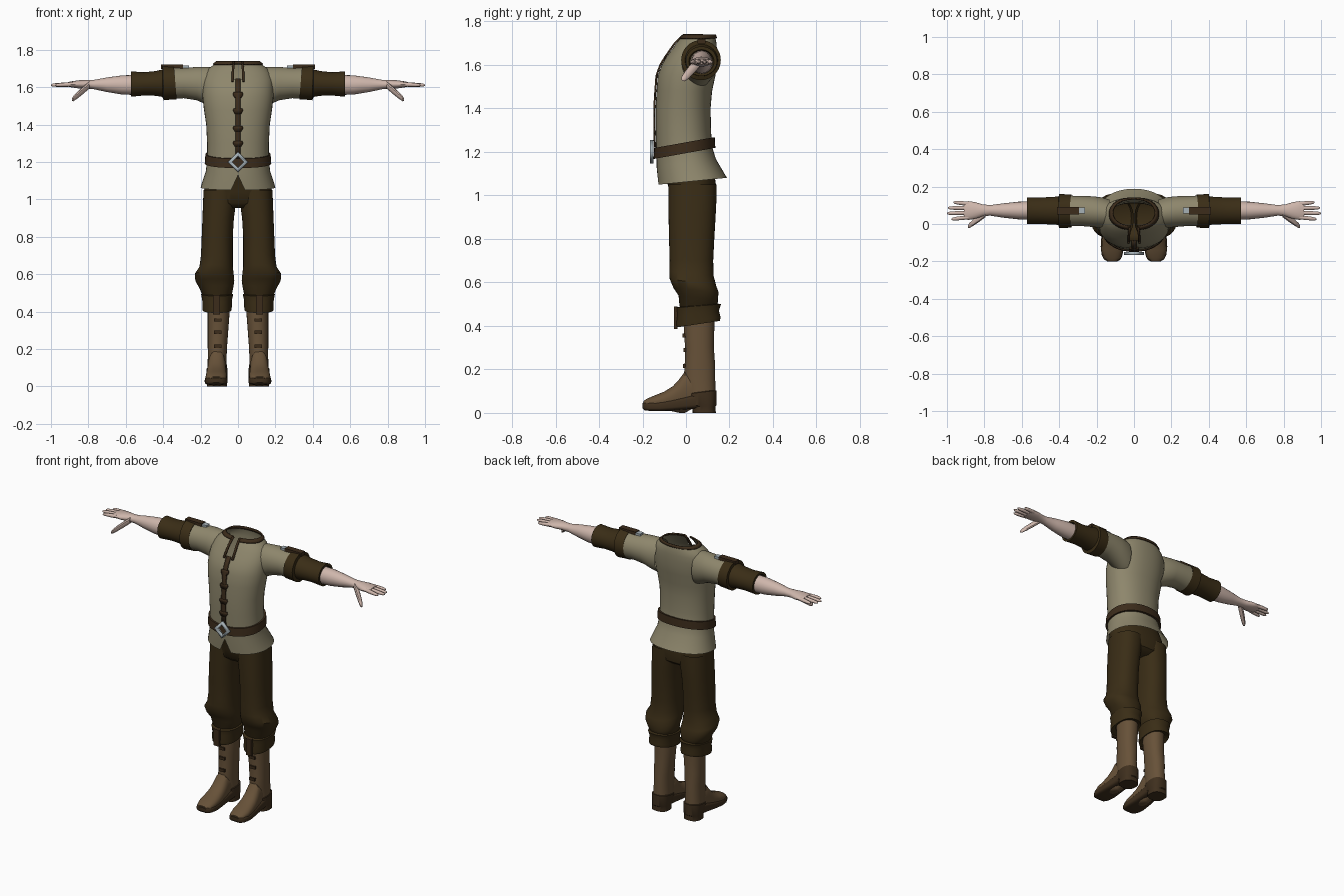
import bpy, bmesh, math
from mathutils import Vector

N = 40


def material(name, rgb):
    m = bpy.data.materials.new(name)
    m.diffuse_color = (*rgb, 1)
    return m


CLOTH = material("linen", (0.27, 0.24, 0.15))
BROWN = material("dark brown cloth", (0.042, 0.026, 0.008))
STRAP = material("belt leather", (0.045, 0.025, 0.011))
BOOT = material("boot leather", (0.135, 0.083, 0.04))
SOLE = material("sole leather", (0.05, 0.029, 0.013))
SKIN = material("skin", (0.62, 0.47, 0.41))
STEEL = material("steel", (0.38, 0.44, 0.47))


def finish(bm, name, mat, mirror=False, solid=0, angle=40):
    bmesh.ops.recalc_face_normals(bm, faces=bm.faces)
    me = bpy.data.meshes.new(name)
    bm.to_mesh(me)
    bm.free()
    me.materials.append(mat)
    ob = bpy.data.objects.new(name, me)
    bpy.context.collection.objects.link(ob)
    bpy.ops.object.select_all(action='DESELECT')
    bpy.context.view_layer.objects.active = ob
    ob.select_set(True)
    bpy.ops.object.shade_smooth_by_angle(angle=math.radians(angle))
    if solid:
        s = ob.modifiers.new("thickness", 'SOLIDIFY')
        s.thickness, s.offset = solid, 0
    if mirror:
        ob.modifiers.new("mirror", 'MIRROR')
    return ob


def loft(name, mat, rings, axis='z', n=N, power=2.0, caps=(0, 0), slit=None, split=False, **kw):
    """Rings: position on axis, centre a, centre b, radius a, radius b, optional tilt along b."""
    bm = bmesh.new()
    rows = []
    for p, ca, cb, ra, rb, *tilt in rings:
        row = []
        for i in range(n):
            t = 2 * math.pi * i / n
            s, c = math.sin(t), -math.cos(t)
            a = ra * math.copysign(abs(s) ** (2 / power), s)
            b = rb * math.copysign(abs(c) ** (2 / power), c)
            q = p + (tilt[0] * b if tilt else 0)
            a, b = a + ca, b + cb
            co = {'z': (a, b, q), 'x': (q, a, b), 'y': (a, q, b)}[axis]
            row.append(bm.verts.new(co))
        rows.append(row)
    if split:  # pull the front hem point up into an inverted V
        rows[0][0].co = rows[1][0].co + Vector((0, 0, -0.004))
    for k in range(len(rows) - 1):
        for i in range(n):
            if slit and rings[k][0] >= slit and i in (0, n - 1):
                continue
            j = (i + 1) % n
            bm.faces.new((rows[k][i], rows[k][j], rows[k + 1][j], rows[k + 1][i]))
    if caps[0]:
        bm.faces.new(rows[0])
    if caps[1]:
        bm.faces.new(rows[-1])
    return finish(bm, name, mat, **kw)


def box(name, mat, lo, hi, **kw):
    bm = bmesh.new()
    bmesh.ops.create_cube(bm, size=1)
    for v in bm.verts:
        v.co = Vector([lo[i] + (v.co[i] + 0.5) * (hi[i] - lo[i]) for i in range(3)])
    return finish(bm, name, mat, **kw)


# Tunic body: height, half width, front y, back y, tilt
profile = [(1.065, .2, -.128, .188, .1), (1.15, .172, -.135, .138, .12), (1.21, .165, -.136, .12, .1),
           (1.3, .165, -.14, .115, 0), (1.4, .17, -.14, .113, 0), (1.48, .182, -.135, .12, 0),
           (1.55, .19, -.13, .135, 0), (1.6, .19, -.112, .14, 0), (1.64, .187, -.088, .142, 0),
           (1.675, .175, -.063, .142, 0), (1.7, .158, -.045, .14, 0), (1.72, .13, -.028, .136, 0),
           (1.735, .112, -.01, .132, 0)]
loft("tunic", CLOTH, [(z, 0, (f + b) / 2, w, (b - f) / 2, t) for z, w, f, b, t in profile],
     power=2.2, slit=1.63, split=True)

# Sleeves
loft("sleeve", CLOTH, [(.13, .055, 1.6, .075, .105), (.17, .06, 1.608, .082, .1), (.22, .066, 1.619, .082, .089),
                       (.29, .07, 1.622, .08, .081), (.36, .07, 1.621, .082, .084)], 'x', mirror=True)

# Rolled cuff at the elbow and lower sleeve
loft("sleeve_cuff", BROWN, [(.345, .069, 1.62, .075, .075), (.335, .069, 1.622, .088, .087, .08),
                            (.37, .069, 1.622, .09, .089, .05), (.4, .069, 1.622, .091, .092, .03),
                            (.405, .069, 1.62, .07, .07)], 'x', mirror=True)
loft("lower_sleeve", BROWN, [(.39, .071, 1.622, .076, .076), (.44, .071, 1.62, .074, .066),
                             (.5, .071, 1.618, .07, .062), (.55, .071, 1.617, .071, .066),
                             (.572, .071, 1.617, .072, .068), (.572, .071, 1.615, .058, .055),
                             (.54, .071, 1.615, .05, .05)], 'x', mirror=True)

# Shoulder straps with steel clasps
box("sleeve_strap", STRAP, (.295, .052, 1.698), (.412, .09, 1.72), mirror=True)
box("strap_clasp", STEEL, (.262, .055, 1.698), (.298, .088, 1.715), mirror=True)

# Forearm and palm
loft("arm", SKIN, [(.54, .072, 1.612, .05, .054), (.62, .072, 1.612, .047, .051), (.7, .072, 1.613, .038, .039),
                   (.77, .073, 1.614, .028, .025), (.81, .073, 1.615, .032, .023), (.85, .072, 1.615, .045, .022),
                   (.885, .072, 1.615, .05, .017), (.91, .072, 1.615, .046, .012)], 'x', n=20, caps=(0, 1), mirror=True)


def digit(name, a, b, r):
    rows = []
    for f, k in ((0, 1), (.35, 1.0), (.7, .9), (.92, .7), (1, .3)):
        p = Vector(a).lerp(Vector(b), f)
        rows.append((p.x, p.y, p.z, r * k, r * k))
    loft(name, SKIN, rows, 'x', n=10, caps=(1, 1), mirror=True)


# Fingers and thumb
for name, y0, y1, tip in (("index_finger", .036, .026, .975), ("middle_finger", .06, .057, 1.0),
                          ("ring_finger", .085, .086, .995), ("little_finger", .108, .116, .965)):
    digit(name, (.885, y0, 1.615), (tip, y1, 1.611), .0115)
digit("thumb", (.795, .055, 1.612), (.888, -.014, 1.532), .02)

# Neck trim with a front opening
loft("neck_trim", STRAP, [(1.722, 0, .054, .132, .085), (1.738, 0, .061, .112, .073)],
     power=2.2, slit=1, solid=.008)


def front_y(z):
    for (z0, _, f0, _, _), (z1, _, f1, _, _) in zip(profile, profile[1:]):
        if z0 <= z <= z1:
            return f0 + (f1 - f0) * (z - z0) / (z1 - z0)
    return profile[-1][2]


def front_strip(name, rows, **kw):
    """Rows: height, centre x, half width; lies just over the tunic front."""
    bm = bmesh.new()
    pairs = [[bm.verts.new((x + s * w, front_y(z) - .006, z)) for s in (-1, 1)] for z, x, w in rows]
    for (a, b), (c, d) in zip(pairs, pairs[1:]):
        bm.faces.new((a, b, d, c))
    finish(bm, name, STRAP, solid=.009, **kw)


# Chest placket, tabs and edges of the neck opening
front_strip("placket", [(z, 0, .014) for z in (1.22, 1.3, 1.4, 1.48, 1.55, 1.6, 1.645)])
for z in (1.3, 1.38, 1.475, 1.56):
    front_strip("placket_tab", [(z - .018, 0, .017), (z, 0, .027), (z + .012, 0, .024)])
front_strip("neck_edge", [(1.63, .029, .006), (1.675, .028, .006), (1.7, .026, .006), (1.735, .022, .006)], mirror=True)

# Tilted belt
loft("belt", STRAP, [(1.193, 0, -.007, .165, .13, .18), (1.193, 0, -.007, .178, .142, .18),
                     (1.243, 0, -.007, .174, .139, .18), (1.243, 0, -.007, .16, .125, .18)], power=2.2)

# Diamond buckle
bm = bmesh.new()
quads = [[bm.verts.new((r * x, -.158, 1.2 + r * z)) for x, z in ((1, 0), (0, 1), (-1, 0), (0, -1))]
         for r in (.054, .031)]
for i in range(4):
    j = (i + 1) % 4
    bm.faces.new((quads[0][i], quads[0][j], quads[1][j], quads[1][i]))
finish(bm, "buckle", STEEL, solid=.016)

# Trousers
loft("trouser_seat", BROWN, [(.955, 0, .03, .12, .07), (.98, 0, .03, .17, .1), (1.04, 0, .029, .182, .11),
                             (1.1, 0, .015, .175, .115), (1.17, 0, -.005, .16, .115)],
     power=2.4, caps=(1, 0))
loft("trouser_leg", BROWN, [(.47, .113, .055, .06, .07), (.5, .113, .058, .082, .088, .08),
                            (.53, .117, .056, .092, .09, -.1), (.565, .124, .046, .104, .104, -.1),
                            (.6, .127, .032, .104, .107, -.15), (.64, .117, .025, .089, .102, -.1),
                            (.7, .113, .025, .085, .1), (.8, .111, .026, .083, .104),
                            (.9, .106, .028, .084, .108), (.98, .099, .03, .088, .11), (1.05, .093, .03, .091, .11)],
     power=2.3, mirror=True)
loft("trouser_cuff", BROWN, [(.42, .112, .058, .055, .065, .15), (.408, .112, .056, .077, .1, .15),
                             (.425, .112, .056, .079, .103, .15), (.46, .112, .055, .079, .096, .1),
                             (.492, .111, .058, .086, .103, .08), (.497, .111, .058, .065, .08, .08)],
     power=2.3, mirror=True)
box("cuff_tab", STRAP, (.095, -.056, .385), (.133, -.038, .49), mirror=True)

# Boots: shaft and foot
loft("boot_shaft", BOOT, [(.06, .112, .07, .052, .066), (.11, .112, .068, .052, .068), (.16, .111, .062, .05, .072),
                          (.22, .11, .064, .052, .07), (.3, .107, .062, .055, .066), (.38, .104, .06, .058, .07),
                          (.45, .104, .06, .057, .07)], power=2.2, mirror=True)
loft("boot_foot", BOOT, [(-.196, .116, .042, .026, .012), (-.18, .116, .043, .046, .022), (-.14, .117, .05, .056, .032),
                         (-.1, .116, .055, .056, .043), (-.06, .115, .065, .053, .058), (-.03, .114, .078, .05, .078),
                         (-.005, .113, .095, .048, .095), (.03, .112, .1, .045, .08)],
     'y', power=2.3, caps=(1, 1), mirror=True)

# Soles and heels
loft("sole", SOLE, [(-.2, .116, .034, .026, .012), (-.19, .116, .03, .044, .018), (-.165, .117, .029, .056, .02),
                    (-.12, .117, .03, .061, .022), (-.06, .116, .037, .058, .026), (0, .114, .046, .054, .03),
                    (.06, .112, .055, .053, .035)], 'y', power=4, caps=(1, 1), mirror=True)
loft("heel", SOLE, [(0, .113, .084, .054, .053), (.03, .113, .083, .054, .053), (.034, .113, .075, .056, .065),
                    (.095, .112, .073, .056, .067, .12), (.098, .112, .07, .05, .06, .12)],
     power=2.5, caps=(1, 0), mirror=True)

# Boot lacing straps
for z, y in ((.215, -.006), (.29, -.004), (.355, -.008)):
    box("boot_strap", STRAP, (.088, y - .008, z - .009), (.128, y + .015, z + .009), mirror=True)
